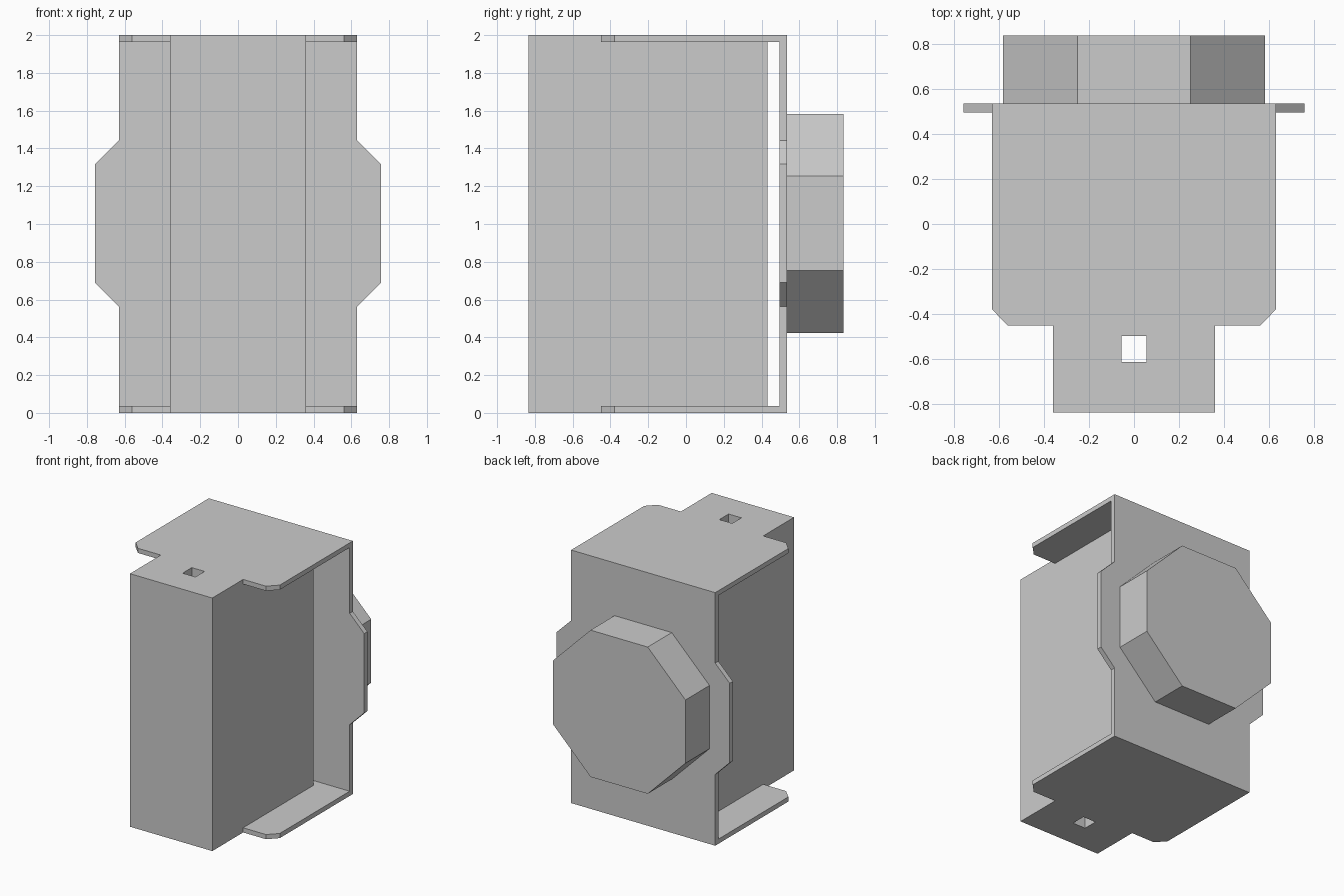
import bpy, bmesh
from mathutils import Vector

if "Cube" in bpy.data.objects:
    bpy.data.objects.remove(bpy.data.objects["Cube"])


def prism(name, pts, axis, lo, hi):
    """Extrude a 2D outline: axis 'z' takes (x, y) points, axis 'y' takes (x, z)."""
    bm = bmesh.new()
    verts = [bm.verts.new((a, b, lo) if axis == 'z' else (a, lo, b)) for a, b in pts]
    face = bm.faces.new(verts)
    ext = bmesh.ops.extrude_face_region(bm, geom=[face])
    move = Vector((0, 0, hi - lo)) if axis == 'z' else Vector((0, hi - lo, 0))
    bmesh.ops.translate(bm, vec=move,
                        verts=[g for g in ext['geom'] if isinstance(g, bmesh.types.BMVert)])
    bmesh.ops.recalc_face_normals(bm, faces=bm.faces)
    me = bpy.data.meshes.new(name)
    bm.to_mesh(me)
    bm.free()
    ob = bpy.data.objects.new(name, me)
    bpy.context.collection.objects.link(ob)
    return ob


def sym(half):
    """Mirror a half outline across x = 0."""
    return half + [(-x, v) for x, v in reversed(half)]


def combine(target, other, op):
    mod = target.modifiers.new(op, 'BOOLEAN')
    mod.operation, mod.solver, mod.object = op, 'EXACT', other
    bpy.context.view_layer.objects.active = target
    bpy.ops.object.modifier_apply(modifier=mod.name)
    bpy.data.objects.remove(other)


T = 0.037       # sheet thickness
BACK = 0.535    # outer face of the bracket

# Main block
housing = prism("housing", sym([(0.36, -0.835), (0.36, 0.431)]), 'z', 0, 2)

# Bracket: back sheet with side lugs, plus top and bottom sheets with clipped corners
combine(housing, prism("back_plate", sym([
    (0.63, 0), (0.63, 0.563), (0.757, 0.69), (0.757, 1.317), (0.63, 1.443), (0.63, 2)]),
    'y', BACK - 0.04, BACK), 'UNION')
for z in (0, 2 - T):
    combine(housing, prism("end_plate", sym([
        (0.56, -0.45), (0.63, -0.378), (0.63, BACK)]), 'z', z, z + T), 'UNION')

# Square hole running through the block
combine(housing, prism("hole_cutter", sym([(0.056, -0.612), (0.056, -0.497)]),
                       'z', -0.1, 2.1), 'DIFFERENCE')

# Merge coplanar faces
bm = bmesh.new()
bm.from_mesh(housing.data)
bmesh.ops.remove_doubles(bm, verts=bm.verts, dist=1e-5)
bmesh.ops.dissolve_limit(bm, angle_limit=0.01, verts=bm.verts, edges=bm.edges)
bm.to_mesh(housing.data)
bm.free()

# Octagonal knob on the back
R, S, C = 0.58, 0.25, 1.003
prism("knob", sym([(S, C - R), (R, C - S), (R, C + S), (S, C + R)]), 'y', BACK, 0.835)
